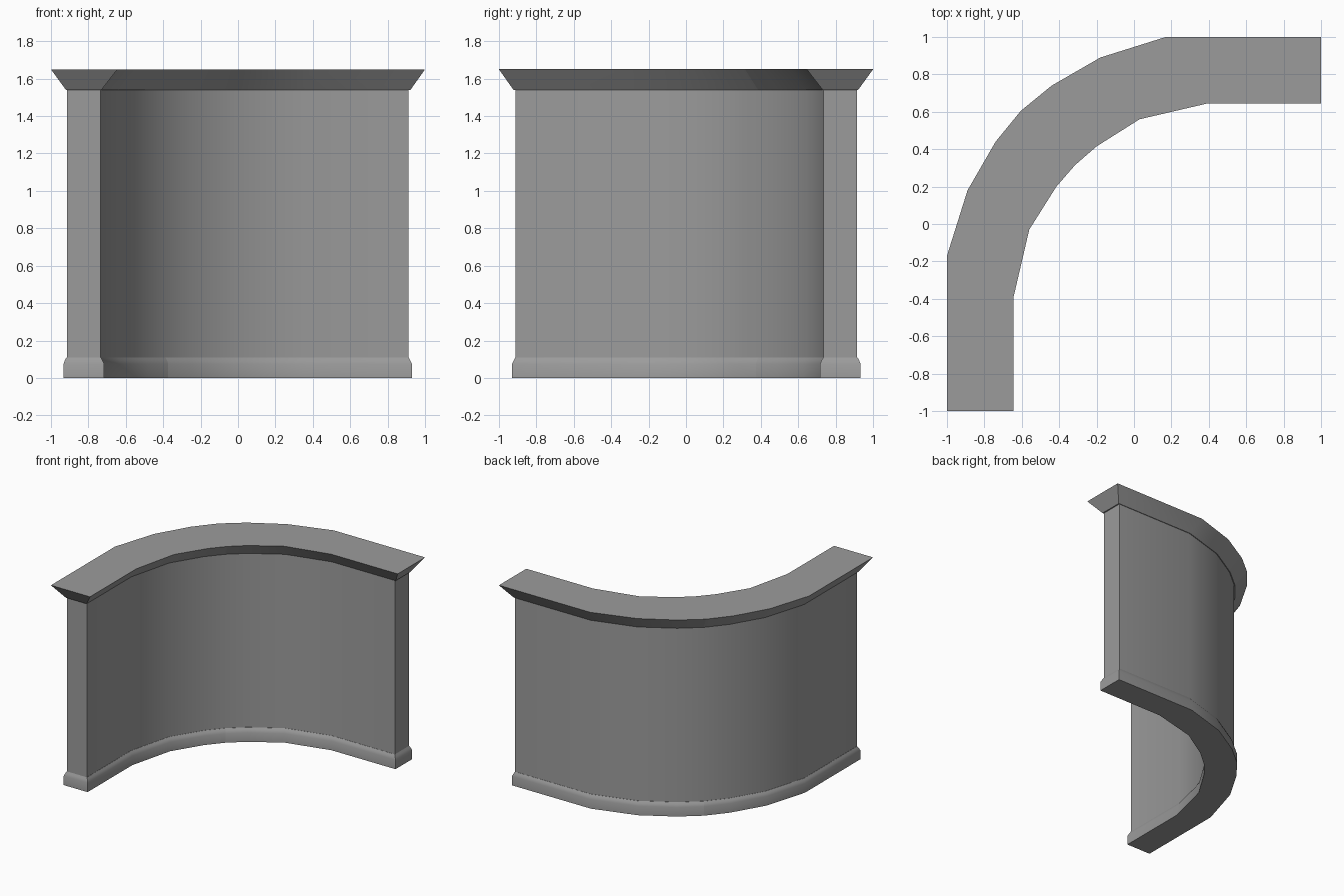
import bpy
import bmesh
from mathutils import Vector

cube = bpy.data.objects.get("Cube")
if cube:
    bpy.data.objects.remove(cube, do_unlink=True)

stone = bpy.data.materials.new("grey stone")
stone.use_nodes = True
GREY = (0.33, 0.33, 0.33, 1)
stone.diffuse_color = GREY
stone.node_tree.nodes["Principled BSDF"].inputs["Base Color"].default_value = GREY

# Half of the curved plan, from the front end to the middle of the bend
OUTER = [(-1, -1), (-1, -0.17), (-0.89, 0.18), (-0.74, 0.44), (-0.605, 0.605)]
INNER = [(-0.645, -1), (-0.645, -0.395), (-0.56, -0.03), (-0.415, 0.2), (-0.315, 0.315)]
MIDDLE = len(OUTER) - 1


def mirrored(half):
    """Complete the plan by reflecting it across the diagonal."""
    return half + [(-y, -x) for x, y in reversed(half[:-1])]


def plan_line(inset, end):
    """Line running along the plan, inset from its outer edge (0 to 1)."""
    half = [Vector(o).lerp(Vector(i), inset) for o, i in zip(OUTER, INNER)]
    half[0].y = -end
    return mirrored([tuple(p) for p in half])


def curved_block(name, levels, seam=False):
    """Loft a curved block through levels of (z, outer inset, inner inset, end)."""
    bm = bmesh.new()
    rings = []
    for z, a, b, end in levels:
        points = plan_line(a, end) + plan_line(b, end)[::-1]
        rings.append([bm.verts.new((x, y, z)) for x, y in points])
    n = len(rings[0])
    # Sides
    for low, high in zip(rings, rings[1:]):
        for i in range(n):
            j = (i + 1) % n
            bm.faces.new((low[i], low[j], high[j], high[i]))
    # Top and bottom strips
    for ring in (rings[0], rings[-1]):
        for i in range(n // 2 - 1):
            bm.faces.new((ring[i], ring[i + 1], ring[n - 2 - i], ring[n - 1 - i]))
    # Shading seam where the two halves meet
    if seam:
        for low, high in zip(rings, rings[1:]):
            for i in (MIDDLE, n - 1 - MIDDLE):
                bm.edges.get((low[i], high[i])).smooth = False
    bmesh.ops.recalc_face_normals(bm, faces=bm.faces)
    mesh = bpy.data.meshes.new(name)
    bm.to_mesh(mesh)
    bm.free()
    mesh.materials.append(stone)
    obj = bpy.data.objects.new(name, mesh)
    bpy.context.collection.objects.link(obj)
    bpy.ops.object.select_all(action="DESELECT")
    obj.select_set(True)
    bpy.context.view_layer.objects.active = obj
    bpy.ops.object.shade_smooth_by_angle(angle=0.5)
    return obj


# Skirting with a bevelled top edge
curved_block("wall_base", [(0, 0.19, 0.8, 0.93), (0.075, 0.19, 0.8, 0.93),
                           (0.095, 0.21, 0.775, 0.92), (0.11, 0.235, 0.75, 0.912)], seam=True)
# Main curved wall
curved_block("wall_panel", [(0.1, 0.24, 0.745, 0.912), (1.55, 0.24, 0.745, 0.912)])
# Flared coping
curved_block("wall_cap", [(1.54, 0.225, 0.76, 0.922), (1.65, 0, 1, 1)], seam=True)
